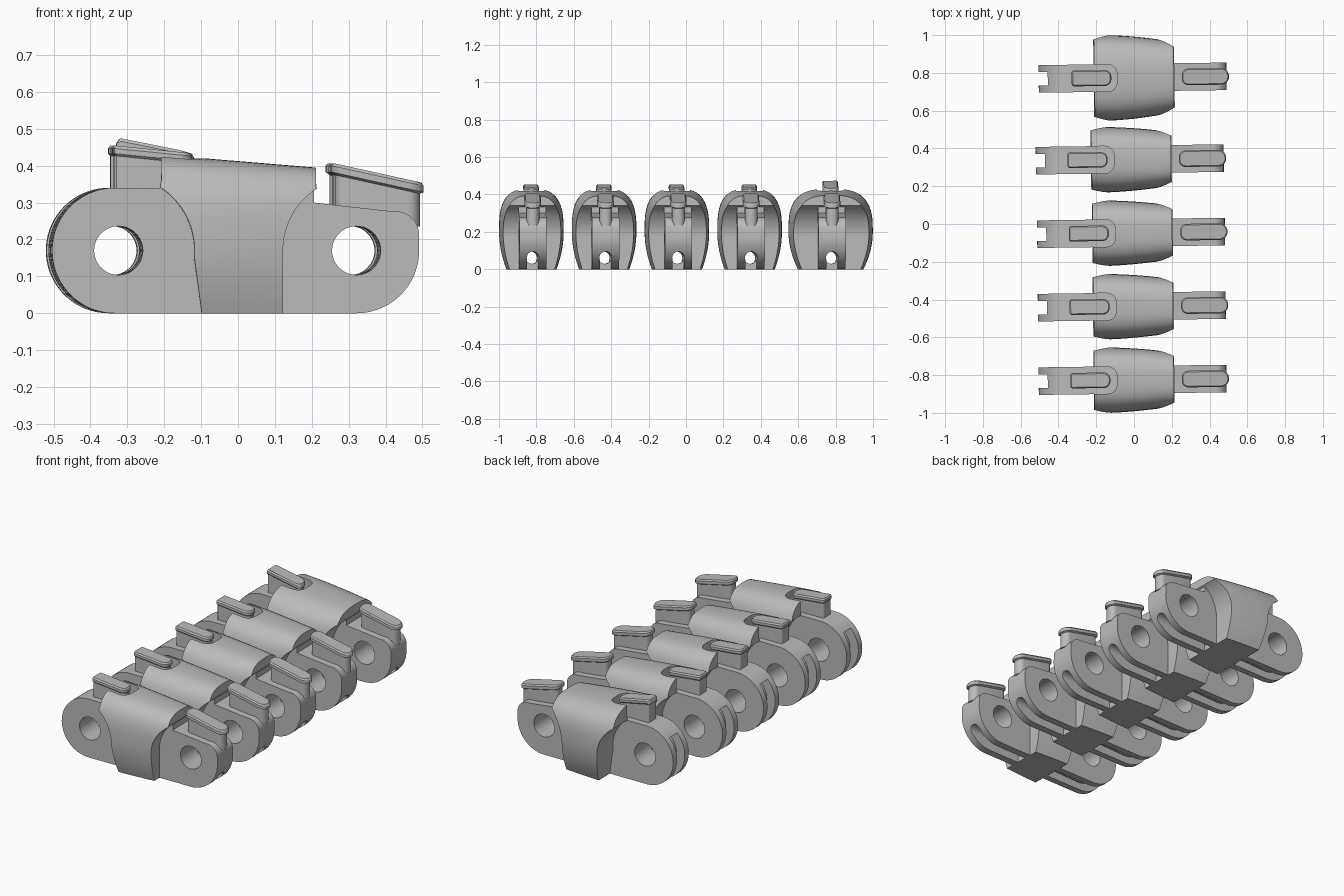
import bpy, bmesh, math
from mathutils import Matrix

if "Cube" in bpy.data.objects:
    bpy.data.objects.remove(bpy.data.objects["Cube"])

grey = bpy.data.materials.new("plain_grey")
grey.diffuse_color = (0.5, 0.5, 0.5, 1)
grey.use_nodes = True
grey.node_tree.nodes["Principled BSDF"].inputs["Base Color"].default_value = grey.diffuse_color


def make(name, bm):
    bmesh.ops.recalc_face_normals(bm, faces=bm.faces)
    me = bpy.data.meshes.new(name)
    bm.to_mesh(me)
    bm.free()
    me.materials.append(grey)
    ob = bpy.data.objects.new(name, me)
    bpy.context.collection.objects.link(ob)
    return ob


def loft(name, rings):
    """Skin closed rings of equal length and cap both ends."""
    bm = bmesh.new()
    rows = [[bm.verts.new(p) for p in r] for r in rings]
    n = len(rows[0])
    for a, b in zip(rows, rows[1:]):
        for i in range(n):
            bm.faces.new((a[i], a[(i + 1) % n], b[(i + 1) % n], b[i]))
    bm.faces.new(rows[0])
    bm.faces.new(rows[-1])
    return make(name, bm)


def prism(name, pts, half):
    """Extrude an x-z outline along y."""
    return loft(name, [[(x, y, z) for x, z in pts] for y in (-half, half)])


def arc(cx, cz, r, a0, a1, n=24):
    return [(cx + r * math.cos(math.radians(a0 + (a1 - a0) * i / n)),
             cz + r * math.sin(math.radians(a0 + (a1 - a0) * i / n))) for i in range(n + 1)]


def carve(ob, cutters, op='DIFFERENCE'):
    for c in cutters:
        m = ob.modifiers.new("cut", 'BOOLEAN')
        m.operation, m.object, m.solver = op, c, 'EXACT'
    bpy.context.view_layer.update()
    dg = bpy.context.evaluated_depsgraph_get()
    me = bpy.data.meshes.new_from_object(ob.evaluated_get(dg))
    ob.modifiers.clear()
    ob.data = me


def capsule(x0, x1, h, r0, r1, inset=0.0):
    """Rounded rectangle in x-y, corner radius r0 at the left end and r1 at the right."""
    pts = []
    for cx, sy, r, a in ((x1 - r1, 1, r1, 0), (x0 + r0, 1, r0, 90),
                         (x0 + r0, -1, r0, 180), (x1 - r1, -1, r1, 270)):
        pts += arc(cx, sy * (h - r), max(r - inset, 0.002), a, a + 90, 6)
    return pts


def tab(name, x0, x1, h, z0, ztop, thick, r0, r1, lip):
    """Post with a sloping lipped cap."""
    def ring(inset, zf):
        return [(x, y, zf(x)) for x, y in capsule(x0 + inset, x1 - inset, h - inset, r0 - inset, r1 - inset)]
    return loft(name, [ring(lip, lambda x: z0),
                       ring(lip, lambda x: ztop(x) - thick - 0.006),
                       ring(0, lambda x: ztop(x) - thick),
                       ring(0, lambda x: ztop(x) - 0.008),
                       ring(0.006, ztop)])


def body_ring(x, w):
    """Domed cross-section, tapering towards the right end."""
    w = w * (1 - 0.17 * max(0, (x + 0.14) / 0.35) ** 1.6 - 0.4 * max(0, -x - 0.14) ** 1.5)
    top = 0.4125 - 0.083 * x - 0.2
    half = [(w * (1 - 0.22 * (1 - k / 8) ** 2), 0.2 * k / 8) for k in range(8)]
    for k in range(13):
        t = math.pi / 2 * k / 12
        half.append((w * max(math.cos(t), 0) ** 0.667 if k < 12 else 0,
                     0.2 + top * math.sin(t) ** 0.667))
    return [(x, y, z) for y, z in half] + [(x, -y, z) for y, z in half[-2::-1]]


def link_parts(width, wedge):
    # clearance and cable cutters
    pins = [prism("pin_cutter", arc(cx, 0.17, 0.066, 0, 352.5, 47), 0.3) for cx in (-0.325, 0.32)]
    tunnel = loft("tunnel_cutter", [[(x, y, z) for y, z in arc(0, 0.062, 0.033, 0, 345, 23)]
                                    for x in (-0.7, 0.7)])
    left_slot = prism("left_slot_cutter", [(-0.7, -0.1), (-0.09, -0.1), (-0.09, 0.05)]
                      + arc(-0.325, 0.17, 0.127, 270, 115) + [(-0.7, 0.3)], 0.036)
    right_slot = prism("right_slot_cutter", [(0.11, -0.1), (0.7, -0.1), (0.7, 0.065), (0.11, 0.065)], 0.03)
    recess = loft("recess_cutter", [[(x, y, z) for x, y in capsule(-0.6, -0.09, 0.072, 0.02, 0.05)]
                                    for z in (0.338, 0.6)])
    # side outline of the body, scooped around both hinges
    side = prism("side_cutter", [(-0.1, -0.05), (-0.1, 0)] + arc(-0.325, 0.17, 0.205, -5, 57, 16)
                 + [(-0.21, 0.36), (-0.21, 0.6), (0.21, 0.6), (0.21, 0.34)]
                 + arc(0.32, 0.17, 0.2, 122, 180, 16) + [(0.12, -0.05)], 0.5)

    body = loft("link_body", [body_ring(-0.25 + 0.5 * i / 12, width) for i in range(13)])
    carve(body, [side], 'INTERSECT')
    carve(body, [recess, tunnel])

    # hinge bar with a rounded lug at each end
    bar = prism("hinge_lugs", arc(-0.335, 0.17, 0.17, 270, 90, 36)
                + [(0.205, 0.34), (0.205, 0.3), (0.41, 0.277)]
                + arc(0.425, 0.212, 0.065, 80, 10, 8)
                + arc(0.32, 0.17, 0.17, 0, -90, 20), 0.073)
    carve(bar, pins + [tunnel, left_slot, right_slot])

    front = tab("right_tab", 0.253, 0.503, 0.044, 0.235,
                lambda x: 0.408 - 0.055 * (x - 0.253) / 0.25, 0.025, 0.035, 0.042, 0.01)
    if wedge:
        back = tab("left_tab", -0.33, -0.12, 0.042, 0.3,
                   lambda x: min(0.485 - 0.3 * (x + 0.30), 0.485 + 0.6 * (x + 0.30)),
                   0.022, 0.012, 0.035, 0.006)
    else:
        back = tab("left_tab", -0.337, -0.125, 0.041, 0.3,
                   lambda x: 0.455 - 0.1 * (x + 0.337), 0.022, 0.012, 0.035, 0.006)
    for c in pins + [tunnel, left_slot, right_slot, recess, side]:
        bpy.data.objects.remove(c)
    for ob in (body, bar, front, back):
        ob.data.shade_smooth()
        ob.data.set_sharp_from_angle(angle=math.radians(32))
    return body, bar, front, back


def place(parts, x, y):
    for ob in parts:
        ob.matrix_world = Matrix.Translation((x, y, 0)) @ Matrix.Rotation(math.radians(0.8), 4, 'Z')


# wide link at the back, then four narrow links sharing one set of meshes
place(link_parts(0.226, True), 0, 0.775)
narrow = link_parts(0.173, False)
for x, y in ((-0.015, 0.342), (-0.008, -0.047), (-0.004, -0.436)):
    copies = [ob.copy() for ob in narrow]
    for c in copies:
        bpy.context.collection.objects.link(c)
    place(copies, x, y)
place(narrow, 0, -0.825)
